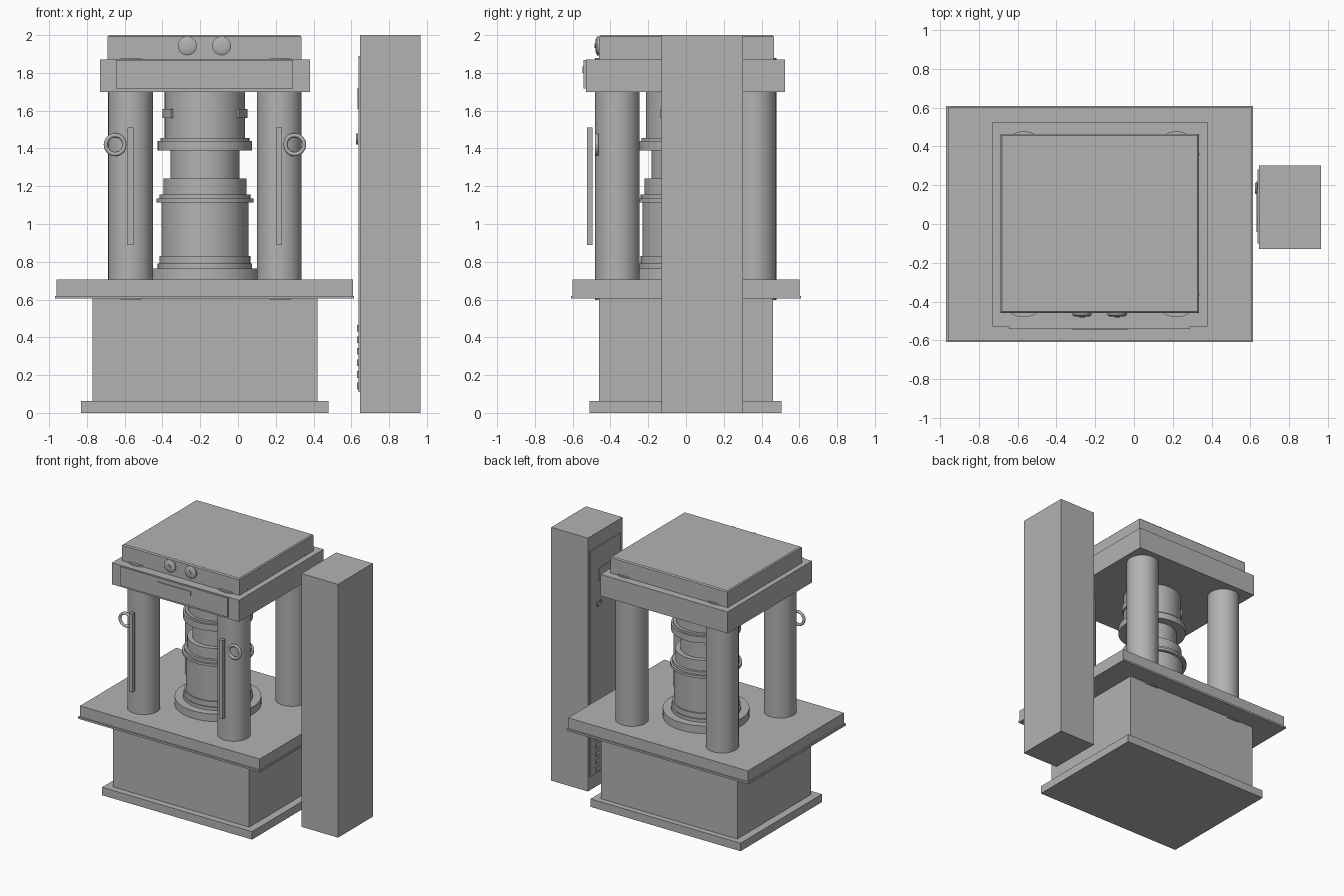
import bpy, bmesh, math

if "Cube" in bpy.data.objects:
    bpy.data.objects.remove(bpy.data.objects["Cube"])

CX = -0.175  # centre line of the press

grey = bpy.data.materials.new("machine_grey")
grey.diffuse_color = (0.45, 0.45, 0.45, 1)
grey.use_nodes = True
grey.node_tree.nodes["Principled BSDF"].inputs["Base Color"].default_value = grey.diffuse_color


def finish(name, bm, smooth=False):
    bmesh.ops.recalc_face_normals(bm, faces=bm.faces)
    me = bpy.data.meshes.new(name)
    bm.to_mesh(me)
    bm.free()
    me.materials.append(grey)
    ob = bpy.data.objects.new(name, me)
    bpy.context.collection.objects.link(ob)
    if smooth:
        bpy.ops.object.select_all(action='DESELECT')
        ob.select_set(True)
        bpy.context.view_layer.objects.active = ob
        bpy.ops.object.shade_smooth_by_angle(angle=math.radians(35))
    return ob


def box(name, x, y, z, bevel=0):
    """Box from (min, max) pairs; bevel chamfers only the upper rim."""
    bm = bmesh.new()
    bmesh.ops.create_cube(bm, size=1)
    for v in bm.verts:
        v.co = [r[0] if c < 0 else r[1] for c, r in zip(v.co, (x, y, z))]
    if bevel:
        rim = [e for e in bm.edges if all(v.co.z > z[1] - 1e-5 for v in e.verts)]
        bmesh.ops.bevel(bm, geom=rim, offset=bevel, segments=1, affect='EDGES')
    return finish(name, bm)


def lathe(name, profile, loc, axis='Z', steps=48, start=0.0, sweep=math.tau):
    """Revolve (radius, height) points; a partial sweep gets end caps."""
    full = sweep > 6.28
    bm = bmesh.new()
    n = steps if full else steps + 1
    rings = []
    for i in range(n):
        a = start + sweep * i / steps
        ring = []
        for r, h in profile:
            p = (r * math.cos(a), r * math.sin(a), h)
            if axis == 'Y':
                p = (p[0], h, p[1])
            elif axis == 'X':
                p = (h, p[0], p[1])
            ring.append(bm.verts.new([u + w for u, w in zip(p, loc)]))
        rings.append(ring)
    m = len(profile)
    for i in range(steps):
        a, b = rings[i], rings[(i + 1) % n]
        for j in range(m if not full or profile[0][0] > 0 else m - 1):
            k = (j + 1) % m
            bm.faces.new((a[j], b[j], b[k], a[k]))
    if not full:
        bm.faces.new(rings[0])
        bm.faces.new(rings[-1])
    bmesh.ops.remove_doubles(bm, verts=bm.verts, dist=1e-5)
    return finish(name, bm, True)


def cylinder(name, r, h0, h1, loc, axis='Z', steps=48):
    return lathe(name, [(0, h0), (r, h0), (r, h1), (0, h1)], loc, axis, steps)


def ring(name, major, minor, loc, axis):
    pts = [(major + minor * math.cos(t * math.tau / 12),
            minor * math.sin(t * math.tau / 12)) for t in range(12)]
    return lathe(name, pts, loc, axis, 32)


# Base, work table and its thin lower lip
box("plinth", (-0.83, 0.48), (-0.51, 0.505), (0, 0.063))
box("base_cabinet", (-0.77, 0.42), (-0.46, 0.46), (0.063, 0.61))
box("table_lip", (-0.97, 0.615), (-0.61, 0.61), (0.605, 0.62))
box("work_table", (-0.96, 0.61), (-0.60, 0.60), (0.62, 0.705))

# Crown plate and top housing
box("crown_plate", (-0.73, 0.38), (-0.53, 0.525), (1.70, 1.87))
box("top_housing", (-0.69, 0.335), (-0.46, 0.465), (1.87, 2.0), 0.008)
box("front_panel", (-0.645, 0.29), (-0.543, -0.53), (1.717, 1.867))
box("panel_label", (-0.32, -0.03), (-0.548, -0.543), (1.80, 1.835))

# Four columns, with guard rods and lifting rings on the front pair
for s in (-1, 1):
    x = CX + s * 0.394
    for y in (-0.363, 0.36):
        cylinder("column", 0.118, 0.597, 1.88, (x, y, 0))
    box("guard_rod", (x - 0.015, x + 0.015), (-0.525, -0.495), (0.89, 1.51))
    ring("lifting_ring", 0.05, 0.011, (CX + s * 0.475, -0.472, 1.42), 'Y')

# Pressure gauges on the top housing
for x in (-0.268, -0.087):
    lathe("gauge", [(0, -0.485), (0.012, -0.485), (0.012, -0.478), (0.035, -0.478),
                    (0.05, -0.47), (0.05, -0.46), (0, -0.46)], (x, 0, 1.943), 'Y', 32)

# Central ram: stepped turned profile
lathe("ram", [(0, 0.70), (0.31, 0.70), (0.31, 0.765), (0.25, 0.765), (0.25, 0.79),
              (0.24, 0.79), (0.24, 0.83), (0.23, 0.83), (0.23, 1.115), (0.257, 1.115),
              (0.257, 1.135), (0.24, 1.135), (0.24, 1.157), (0.22, 1.157),
              (0.22, 1.24), (0.183, 1.24), (0.183, 1.39), (0.25, 1.39), (0.25, 1.44),
              (0.235, 1.44), (0.235, 1.455), (0.213, 1.455), (0.213, 1.71), (0, 1.71)],
      (CX, 0, 0), steps=64)
for a in (0, math.pi):
    lathe("ram_clamp", [(0.20, 1.56), (0.225, 1.56), (0.225, 1.61), (0.20, 1.61)],
          (CX, 0, 0), steps=12, start=a - 0.65, sweep=1.3)

# Control cabinet with door, display, handle and vent slats on its inner side
box("control_cabinet", (0.645, 0.965), (-0.13, 0.303), (0, 2.0))
box("cabinet_door", (0.637, 0.645), (-0.10, 0.28), (0.11, 1.89))
box("door_display", (0.632, 0.637), (0.0, 0.18), (1.61, 1.72))
ring("door_handle", 0.024, 0.006, (0.630, 0.185, 1.45), 'X')
for i in range(6):
    z = 0.125 + i * 0.061
    box("vent_slat", (0.631, 0.637), (-0.04, 0.22), (z, z + 0.035))
